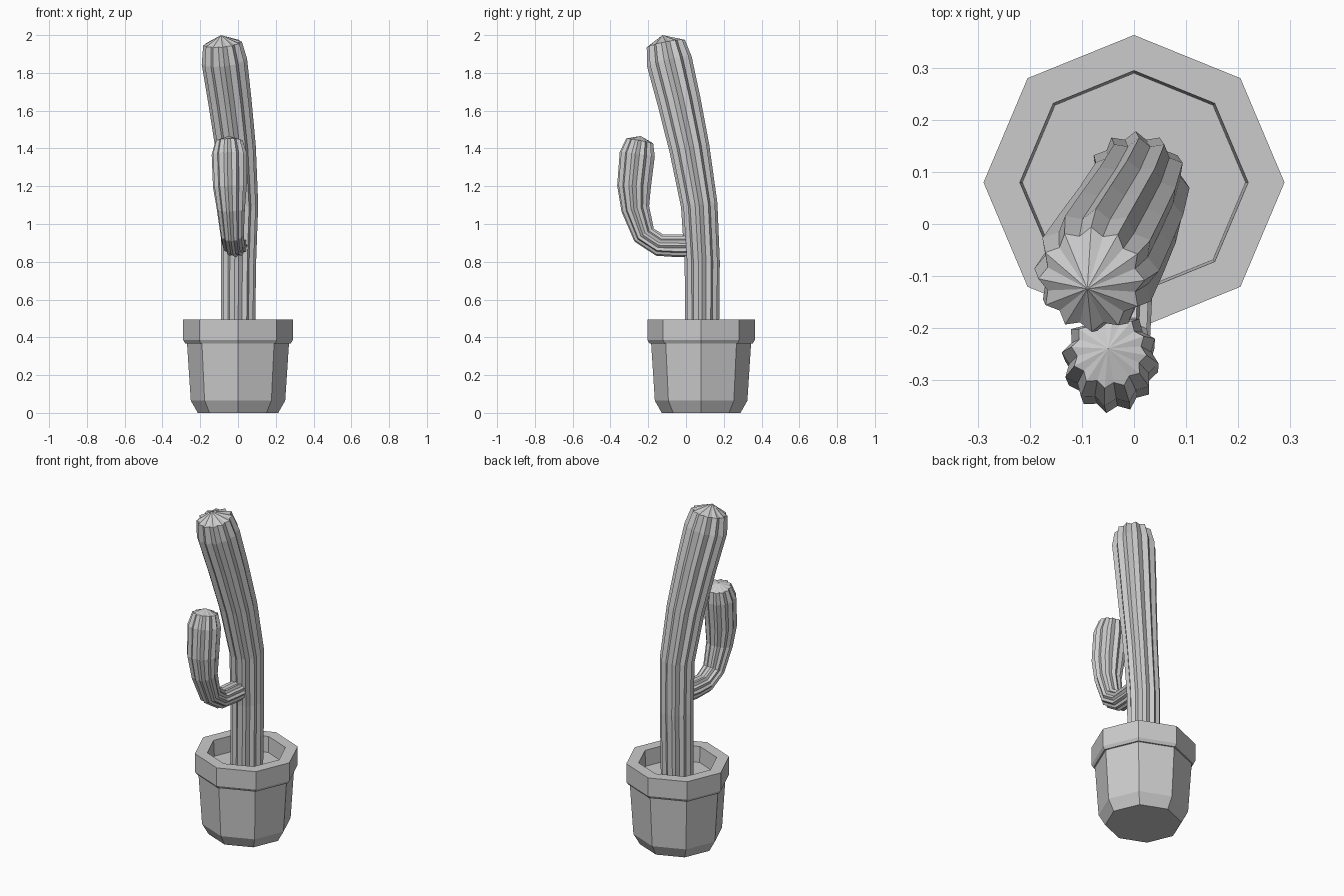
import bpy, bmesh, math
from mathutils import Vector

if "Cube" in bpy.data.objects:
    bpy.data.objects.remove(bpy.data.objects["Cube"])


def skin(name, rings, tip=None):
    """Bridge equal-length rings into a flat-faced mesh, closing both ends."""
    bm = bmesh.new()
    loops = [[bm.verts.new(p) for p in ring] for ring in rings]
    n = len(loops[0])
    for a, b in zip(loops, loops[1:]):
        for i in range(n):
            j = (i + 1) % n
            bm.faces.new((a[i], a[j], b[j], b[i]))
    bm.faces.new(loops[0][::-1])
    if tip is None:
        bm.faces.new(loops[-1])
    else:
        t = bm.verts.new(tip)
        for i in range(n):
            bm.faces.new((loops[-1][i], loops[-1][(i + 1) % n], t))
    bmesh.ops.recalc_face_normals(bm, faces=bm.faces)
    mesh = bpy.data.meshes.new(name)
    bm.to_mesh(mesh)
    bm.free()
    ob = bpy.data.objects.new(name, mesh)
    bpy.context.collection.objects.link(ob)
    return ob


def ribbed_tube(name, stations, tip, side, ribs=12, groove=0.85):
    """Sweep a star section along (x, y, z, radius) stations to a pointed cap."""
    pts = [Vector(s[:3]) for s in stations] + [Vector(tip)]
    rings, u, old = [], Vector(side), None
    for k, s in enumerate(stations):
        a, b = pts[max(k - 1, 0)], pts[k + 1]
        if k == len(stations) - 1:
            b = pts[k]
        t = (b - a).normalized()
        if old is not None:
            u = old.rotation_difference(t) @ u
        u = (u - t * u.dot(t)).normalized()
        v = t.cross(u)
        old = t
        ring = []
        for i in range(ribs * 2):
            ang = math.pi * i / ribs
            r = s[3] * (1 if i % 2 == 0 else groove)
            ring.append(pts[k] + (u * math.cos(ang) + v * math.sin(ang)) * r)
        rings.append(ring)
    return skin(name, rings, tip)


# octagonal pot with rim and recessed soil
POT_Y = 0.08
profile = [(0.213, 0), (0.25, 0.065), (0.27, 0.368), (0.279, 0.368),
           (0.29, 0.385), (0.29, 0.495), (0.22, 0.495), (0.215, 0.40)]
skin("pot", [[(r * math.cos(i * math.pi / 4),
               POT_Y + 0.98 * r * math.sin(i * math.pi / 4), z)
              for i in range(8)] for r, z in profile])

# leaning trunk
ribbed_tube("trunk", [
    (0, 0.085, 0.39, 0.09), (0.003, 0.086, 0.80, 0.093),
    (0.01, 0.07, 1.10, 0.097), (-0.012, 0.018, 1.40, 0.107),
    (-0.043, -0.037, 1.65, 0.115), (-0.072, -0.088, 1.86, 0.121),
    (-0.082, -0.107, 1.955, 0.103)],
    (-0.09, -0.125, 2.0), (1, 0, 0))

# side arm bending upwards
ribbed_tube("side_arm", [
    (0, 0.06, 0.885, 0.057), (-0.015, -0.05, 0.885, 0.06),
    (-0.024, -0.14, 0.888, 0.059), (-0.031, -0.222, 0.942, 0.062),
    (-0.038, -0.268, 1.08, 0.075), (-0.043, -0.275, 1.20, 0.09),
    (-0.046, -0.258, 1.37, 0.094), (-0.048, -0.245, 1.44, 0.073)],
    (-0.05, -0.24, 1.466), (1, 0, 0))
